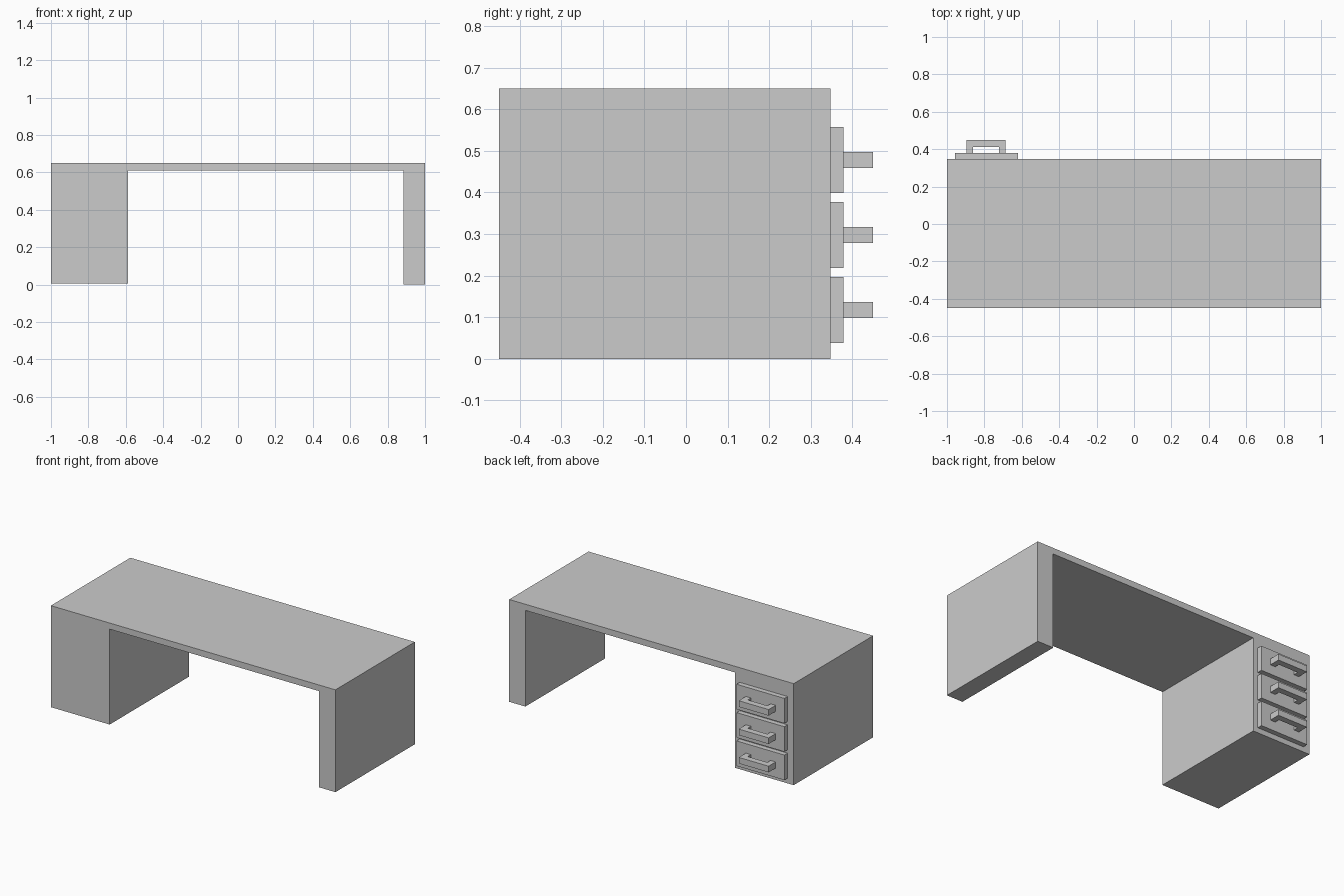
import bpy, bmesh
from mathutils import Vector

if "Cube" in bpy.data.objects:
    bpy.data.objects.remove(bpy.data.objects["Cube"])


def extrude_profile(name, points, direction):
    """Solid made by sweeping a flat outline along a straight direction."""
    bm = bmesh.new()
    face = bm.faces.new([bm.verts.new(p) for p in points])
    new = bmesh.ops.extrude_face_region(bm, geom=[face])["geom"]
    verts = [g for g in new if isinstance(g, bmesh.types.BMVert)]
    bmesh.ops.translate(bm, verts=verts, vec=Vector(direction))
    bmesh.ops.recalc_face_normals(bm, faces=bm.faces)
    mesh = bpy.data.meshes.new(name)
    bm.to_mesh(mesh)
    bm.free()
    obj = bpy.data.objects.new(name, mesh)
    bpy.context.collection.objects.link(obj)
    return obj


FRONT, BACK = -0.45, 0.347

# Desk body: worktop, drawer pedestal and side leg as one outline
outline = [(-1, 0.005), (-0.587, 0.005), (-0.587, 0.611), (0.886, 0.611),
           (0.886, 0), (1, 0), (1, 0.65), (-1, 0.65)]
extrude_profile("desk_body", [(x, FRONT, z) for x, z in outline],
                (0, BACK - FRONT, 0))

# Drawer fronts with U-shaped pulls
PLATE = 0.379
panel = [(-0.957, BACK), (-0.62, BACK), (-0.62, PLATE), (-0.957, PLATE)]
pull = [(-0.896, PLATE), (-0.86, PLATE), (-0.86, 0.411), (-0.722, 0.411),
        (-0.722, PLATE), (-0.686, PLATE), (-0.686, 0.45), (-0.896, 0.45)]
for i, level in enumerate(("bottom", "middle", "top")):
    z = 0.038 + 0.18 * i
    extrude_profile(f"drawer_front_{level}", [(x, y, z) for x, y in panel],
                    (0, 0, 0.159))
    extrude_profile(f"drawer_handle_{level}",
                    [(x, y, z + 0.06) for x, y in pull], (0, 0, 0.039))
